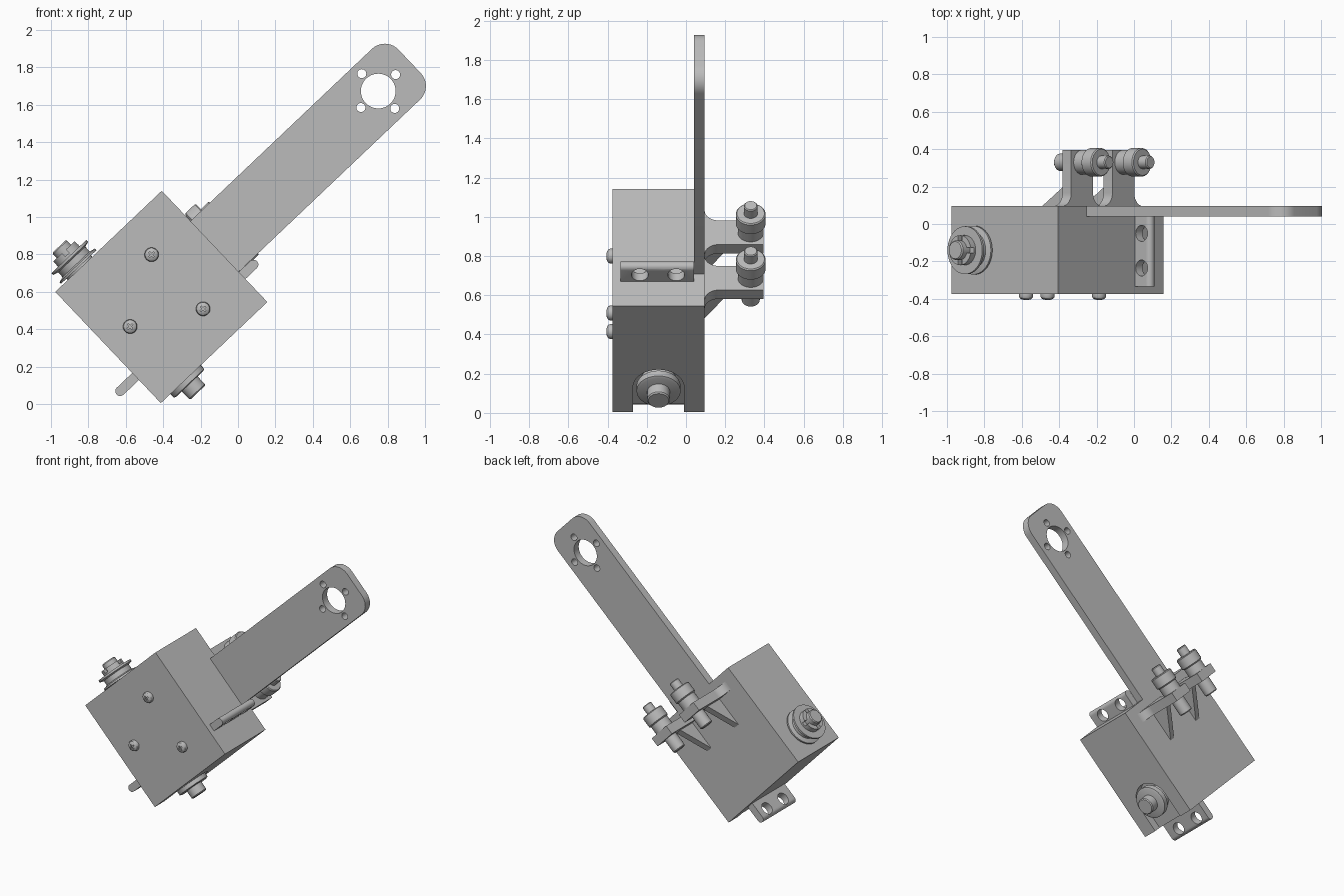
import bpy, bmesh
from math import cos, sin, pi, radians
from mathutils import Matrix, Vector

cube = bpy.data.objects.get("Cube")
if cube:
    bpy.data.objects.remove(cube)

grey = bpy.data.materials.new("plain_grey")
grey.use_nodes = True
colour = (0.5, 0.5, 0.5, 1)
grey.diffuse_color = colour
grey.node_tree.nodes["Principled BSDF"].inputs["Base Color"].default_value = colour

# Parts are built square to the box, then all are tilted together.
TILT = Matrix.Translation((-0.41, 0, 0.573)) @ Matrix.Rotation(radians(-43.5), 4, 'Y')
HALF_X, HALF_Z, FRONT, BACK = 0.3925, 0.41, -0.375, 0.095
parts = []


def place(axis, a, b, t):
    return {'x': (t, a, b), 'y': (a, t, b), 'z': (a, b, t)}[axis]


def loft(name, rings, keep=True):
    """Skin a stack of equal point rings and cap both ends."""
    bm = bmesh.new()
    rows = [[bm.verts.new(p) for p in ring] for ring in rings]
    n = len(rows[0])
    for low, high in zip(rows, rows[1:]):
        for i in range(n):
            j = (i + 1) % n
            bm.faces.new((low[i], low[j], high[j], high[i]))
    bm.faces.new(rows[0])
    bm.faces.new(rows[-1])
    bmesh.ops.recalc_face_normals(bm, faces=bm.faces)
    mesh = bpy.data.meshes.new(name)
    bm.to_mesh(mesh)
    bm.free()
    mesh.materials.append(grey)
    ob = bpy.data.objects.new(name, mesh)
    bpy.context.collection.objects.link(ob)
    if keep:
        parts.append(ob)
    return ob


def prism(name, axis, outline, lo, hi, keep=True):
    return loft(name, [[place(axis, a, b, t) for a, b in outline] for t in (lo, hi)], keep)


def arc(a, b, r, start, end, n=10):
    angles = [radians(start + (end - start) * i / n) for i in range(n + 1)]
    return [(a + r * cos(t), b + r * sin(t)) for t in angles]


def turned(name, axis, a, b, profile, n=40, keep=True):
    """Round part from (radius, position along axis) steps."""
    return loft(name, [[place(axis, p, q, t) for p, q in arc(a, b, r, 0, 360, n)[:-1]]
                       for r, t in profile], keep)


def rect(a0, a1, b0, b1):
    return [(a0, b0), (a1, b0), (a1, b1), (a0, b1)]


def cut(ob, cutters):
    bpy.context.view_layer.objects.active = ob
    for c in cutters:
        c.hide_render = True
        mod = ob.modifiers.new("cut", 'BOOLEAN')
        mod.operation, mod.solver, mod.object = 'DIFFERENCE', 'EXACT', c
        bpy.ops.object.modifier_apply(modifier=mod.name)
        bpy.data.objects.remove(c)


# Gearbox body with an open slot for the lower pulley
PULLEY_X, PULLEY_Y = -0.21, -0.14
box = prism("box_body", 'y', rect(-HALF_X, HALF_X, -HALF_Z, HALF_Z), FRONT, BACK)
slot = [(-0.6, PULLEY_Y - 0.13)] + arc(PULLEY_X, PULLEY_Y, 0.13, -90, 90, 24) + [(-0.6, PULLEY_Y + 0.13)]
cut(box, [prism("slot_cutter", 'z', slot, -0.5, -0.355, False)])

# Long arm with rounded end and motor mount holes
W, END, R, HOLE_X = 0.187, 1.83, 0.1, 1.599
outline = [(HALF_X, -W)] + arc(END - R, R - W, R, -90, 0) + arc(END - R, W - R, R, 0, 90) + [(HALF_X, W)]
arm = prism("arm", 'y', outline, 0.04, BACK)
holes = [(HOLE_X, 0, 0.093)]
holes += [(HOLE_X + 0.128 * cos(k * pi / 2), 0.128 * sin(k * pi / 2), 0.024) for k in range(4)]
cut(arm, [turned("hole_cutter", 'y', x, z, [(r, 0), (r, 0.2)], keep=False) for x, z, r in holes])

# Drilled mounting tabs at both ends of the box
for name, side, length in (("upper_tab", 1, 0.11), ("lower_tab", -1, 0.14)):
    tip = HALF_X + length
    shape = [(HALF_X, -0.24)] + arc(tip - 0.026, -0.214, 0.026, -90, 90) + [(HALF_X, -0.188)]
    tab = prism(name, 'y', [(side * x, z) for x, z in shape], -0.335, 0.04)
    cut(tab, [turned("hole_cutter", 'z', side * (tip - 0.06), y, [(0.043, -0.3), (0.043, -0.1)], keep=False)
              for y in (-0.235, -0.05)])

# Upper pulley with slotted collar and shaft
pulley = turned("upper_pulley", 'z', PULLEY_X, PULLEY_Y,
                [(0.09, 0.41), (0.09, 0.42), (0.13, 0.42), (0.13, 0.432), (0.1, 0.44), (0.1, 0.475),
                 (0.128, 0.483), (0.128, 0.497), (0.08, 0.497), (0.08, 0.535)])
cut(pulley, [prism("key_cutter", 'z',
                   rect(PULLEY_X - dx, PULLEY_X + dx, PULLEY_Y - dy, PULLEY_Y + dy), 0.51, 0.6, False)
             for dx, dy in ((0.15, 0.014), (0.014, 0.15))])
turned("upper_shaft", 'z', PULLEY_X, PULLEY_Y, [(0.052, 0.45), (0.052, 0.565), (0.046, 0.572)])

# Lower pulley in its slot
turned("lower_pulley", 'z', PULLEY_X, PULLEY_Y,
       [(0.09, -0.355), (0.09, -0.39), (0.112, -0.4), (0.112, -0.437), (0.1, -0.442)])
turned("lower_shaft", 'z', PULLEY_X, PULLEY_Y, [(0.058, -0.43), (0.058, -0.498), (0.052, -0.505)])

# Domed cross-head screws on the front
for x, z in ((0.118, 0.2), (0.118, -0.2), (-0.23, 0)):
    screw = turned("front_screw", 'y', x, z, [(0.038, FRONT), (0.038, FRONT - 0.012), (0.034, FRONT - 0.021),
                                              (0.024, FRONT - 0.028), (0.01, FRONT - 0.031)], 28)
    cut(screw, [prism("cross_cutter", 'y', rect(x - a, x + a, z - b, z + b), -0.43, FRONT - 0.016, False)
                for a, b in ((0.018, 0.004), (0.004, 0.018))])

# Two rear roller posts, each with flared foot, rib, bolt and roller
AXIS_Y, POST_TOP, FOOT = 0.33, 0.395, 0.07
for side, label in ((1, "upper"), (-1, "lower")):
    z = side * 0.16
    half = 0.085
    left = arc(z - half - FOOT, BACK + FOOT, FOOT, -90, 0)
    right = arc(z + half + FOOT, BACK + FOOT, FOOT, 180, 270)
    profile = left + [(z - half, POST_TOP), (z + half, POST_TOP)] + right
    prism(label + "_roller_post", 'x', [(y, zz) for zz, y in profile], 0.27, 0.335)
    prism(label + "_post_rib", 'z', [(0.06, BACK), (0.27, BACK), (0.27, 0.235)], z - 0.022, z + 0.022)
    turned(label + "_bolt_head", 'x', AXIS_Y, z, [(0.04, 0.165), (0.046, 0.172), (0.046, 0.27)])
    turned(label + "_roller", 'x', AXIS_Y, z,
           [(0.066, 0.335), (0.066, 0.395), (0.07, 0.397), (0.076, 0.403), (0.076, 0.47), (0.07, 0.476)])
    turned(label + "_roller_pin", 'x', AXIS_Y, z, [(0.035, 0.46), (0.035, 0.53), (0.03, 0.536)])

# Tilt the assembly and smooth the round surfaces
bpy.ops.object.select_all(action='DESELECT')
for ob in parts:
    ob.data.transform(TILT)
    ob.select_set(True)
bpy.context.view_layer.objects.active = box
bpy.ops.object.shade_smooth_by_angle(angle=radians(30))
